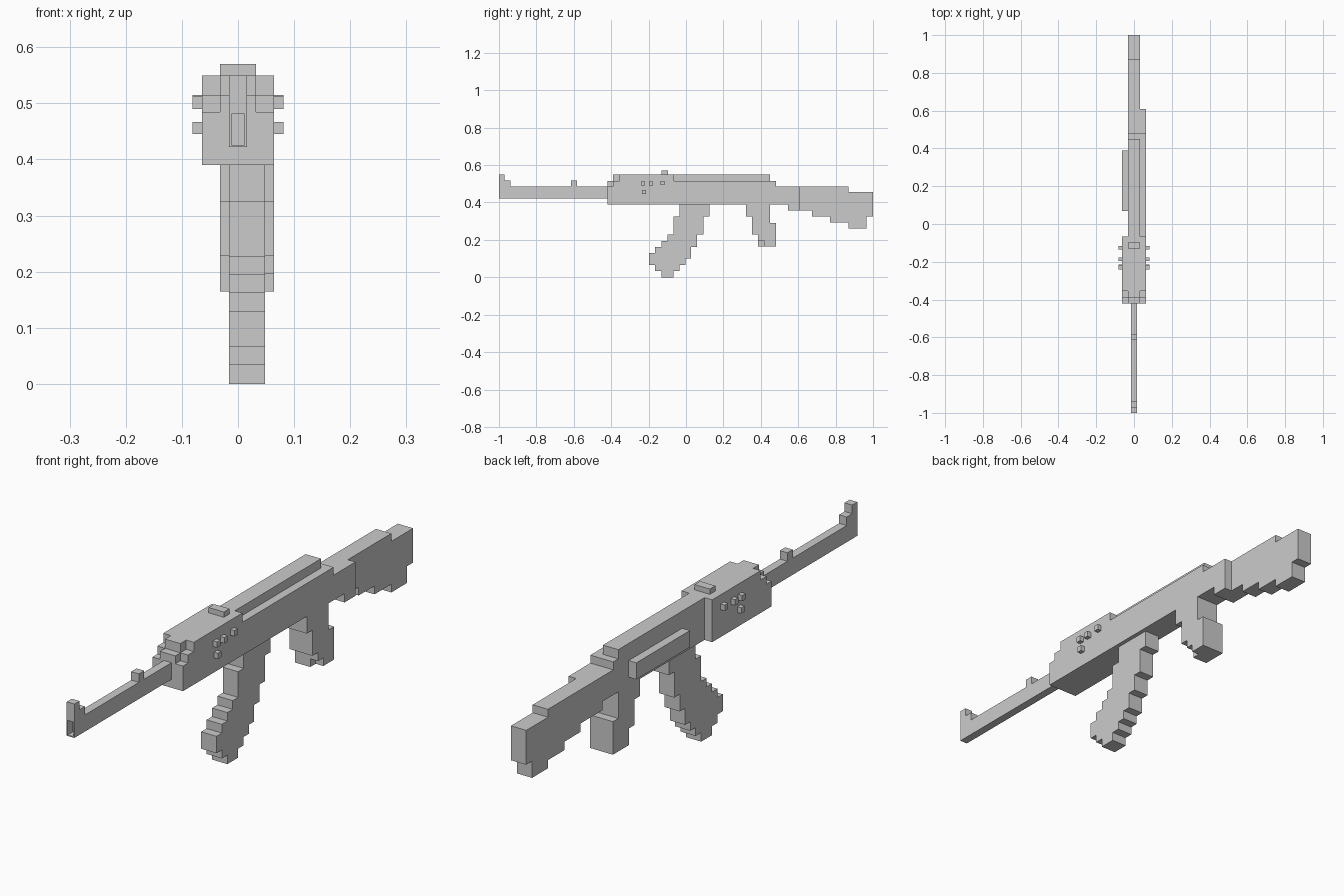
import bpy, bmesh

if "Cube" in bpy.data.objects:
    bpy.data.objects.remove(bpy.data.objects["Cube"])

def make_object(name, bm):
    bmesh.ops.recalc_face_normals(bm, faces=bm.faces)
    mesh = bpy.data.meshes.new(name)
    bm.to_mesh(mesh)
    bm.free()
    obj = bpy.data.objects.new(name, mesh)
    bpy.context.collection.objects.link(obj)
    return obj

def staircase(start, moves):
    """Corner list from alternating targets: (y, z) means go to z, then to y."""
    pts = [start]
    for y, z in moves:
        for p in ((pts[-1][0], z), (y, z)):
            if p != pts[-1]:
                pts.append(p)
    if pts[-1] == start:
        pts.pop()
    return pts

def slab(name, x0, x1, start, moves):
    """Stepped side profile extruded from x0 to x1."""
    bm = bmesh.new()
    face = bm.faces.new([bm.verts.new((x0, y, z)) for y, z in staircase(start, moves)])
    ext = bmesh.ops.extrude_face_region(bm, geom=[face])
    bmesh.ops.translate(bm, vec=(x1 - x0, 0, 0),
                        verts=[g for g in ext["geom"] if isinstance(g, bmesh.types.BMVert)])
    return make_object(name, bm)

def box(name, x0, x1, y0, y1, z0, z1):
    return slab(name, x0, x1, (y0, z0), [(y1, z0), (y0, z1), (y0, z0)])

def combine(obj, others, operation):
    for other in others:
        mod = obj.modifiers.new("combine", 'BOOLEAN')
        mod.operation, mod.solver, mod.object = operation, 'EXACT', other
        bpy.context.view_layer.update()
        deps = bpy.context.evaluated_depsgraph_get()
        mesh = bpy.data.meshes.new_from_object(obj.evaluated_get(deps))
        obj.modifiers.clear()
        obj.data = mesh
        bpy.data.objects.remove(other)

W, H = 0.064, 0.032

# body and stock: centre column, full right column, short left column
body = slab("body_and_stock", -H, H, (-0.42, 0.39),
            [(-0.39, 0.515), (0.45, 0.55), (0.48, 0.515), (0.87, 0.485), (1.0, 0.455),
             (0.965, 0.325), (0.87, 0.262), (0.77, 0.293), (0.675, 0.325),
             (0.545, 0.357), (-0.42, 0.39)])
right = slab("body_right", H, W, (-0.42, 0.39),
             [(-0.39, 0.485), (-0.355, 0.515), (-0.065, 0.55), (0.48, 0.515),
              (0.61, 0.485), (0.545, 0.357), (-0.42, 0.39)])
left = slab("body_left", -W, -H, (-0.42, 0.39),
            [(-0.39, 0.485), (-0.355, 0.515), (-0.065, 0.55), (-0.42, 0.39)])
combine(body, [right, left], 'UNION')

# barrel with sights and a recessed muzzle
barrel = slab("barrel", -0.016, 0.016, (-1.0, 0.422),
              [(-0.97, 0.55), (-0.937, 0.517), (-0.615, 0.485), (-0.583, 0.517),
               (-0.42, 0.485), (-1.0, 0.422)])
combine(barrel, [box("muzzle_cutter", -0.012, 0.012, -1.1, -0.97, 0.426, 0.481)], 'DIFFERENCE')

# slanted magazine
slab("magazine", -0.016, 0.048, (-0.035, 0.39),
     [(-0.035, 0.325), (-0.068, 0.325), (-0.1, 0.228), (-0.132, 0.195), (-0.165, 0.163),
      (-0.197, 0.13), (-0.165, 0.066), (-0.132, 0.034), (-0.068, 0.0), (-0.035, 0.034),
      (-0.003, 0.066), (0.028, 0.1), (0.06, 0.163), (0.093, 0.228), (0.125, 0.325),
      (-0.035, 0.39)])

# rear grip, its right column notched at the front bottom corner
grip_right = [(0.45, 0.39), (0.482, 0.29), (0.418, 0.165), (0.386, 0.196),
              (0.354, 0.228), (0.32, 0.325), (0.32, 0.39)]
grip_main = [(0.45, 0.39), (0.482, 0.29), (0.386, 0.165), (0.354, 0.228),
             (0.32, 0.325), (0.32, 0.39)]
grip = slab("grip", -H, H, (0.32, 0.39), grip_main)
combine(grip, [slab("grip_right", H, W, (0.32, 0.39), grip_right)], 'UNION')

# side plate and top block
box("side_plate", -W, -H, 0.068, 0.388, 0.422, 0.485)
box("top_block", -H, H, -0.13, -0.097, 0.55, 0.57)

# small studs on both sides
studs = [(-0.23, 0.501), (-0.187, 0.501), (-0.126, 0.504), (-0.225, 0.456)]
for side, a, b in (("right", W, 0.081), ("left", -0.081, -W)):
    for i, (y, z) in enumerate(studs):
        box(f"stud_{side}_{i + 1}", a, b, y - 0.01, y + 0.01, z - 0.011, z + 0.011)
